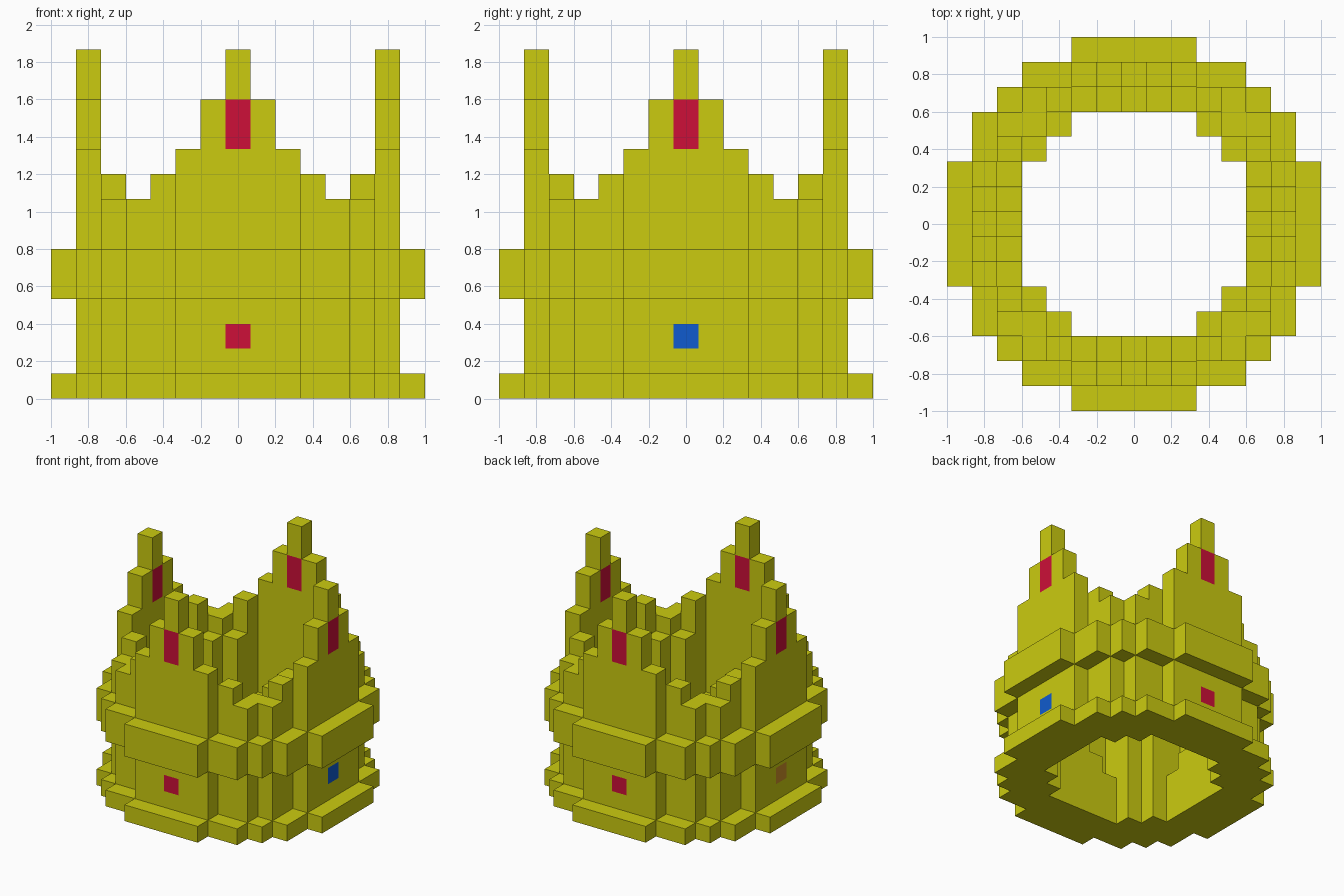
import bpy
import bmesh
from mathutils import Vector

if "Cube" in bpy.data.objects:
    bpy.data.objects.remove(bpy.data.objects["Cube"], do_unlink=True)

U = 2 / 15  # edge of one block


def material(name, rgb):
    m = bpy.data.materials.new(name)
    m.use_nodes = True
    m.diffuse_color = (*rgb, 1)
    bsdf = next(n for n in m.node_tree.nodes if n.type == "BSDF_PRINCIPLED")
    bsdf.inputs["Base Color"].default_value = (*rgb, 1)
    return m


gold = material("gold yellow", (0.6, 0.6, 0.005))
red = material("gem red", (0.61, 0.005, 0.04))
blue = material("gem blue", (0.005, 0.105, 0.62))
orange = material("gem orange", (0.6, 0.27, 0.02))


def ring(column, z0, z1):
    """Blocks of one column, repeated in all eight mirrored positions."""
    a, b = column
    return {(x * sx, y * sy, z) for x, y in ((a, b), (b, a))
            for sx in (1, -1) for sy in (1, -1) for z in range(z0, z1)}


# Wall column heights for one eighth of the crown
heights = {
    (0, 6): 14, (1, 6): 12, (2, 6): 10,   # stepped points
    (0, 5): 5, (1, 5): 4, (2, 5): 3,      # inner stepped lining
    (3, 5): 9, (4, 5): 8,                 # corner wall
    (4, 4): 8, (3, 4): 7,                 # inner corner pillars
}
wall = set()
for column, top in heights.items():
    wall |= ring(column, 0, top)

# Projecting bands around the wall
outline = [(0, 7), (1, 7), (2, 7), (3, 6), (4, 6), (5, 5)]
lower_band, upper_band = set(), set()
for column in outline:
    lower_band |= ring(column, 0, 1)
    upper_band |= ring(column, 4, 6)

# Coloured blocks: tall upper gems and one lower gem on each side
upper_gems = ring((0, 6), 10, 12)
lower_red = {(0, -6, 2), (0, 6, 2)}
lower_blue = {(6, 0, 2)}
lower_orange = {(-6, 0, 2)}
gems = upper_gems | lower_red | lower_blue | lower_orange

solid = wall | lower_band | upper_band
axes = [Vector(v) for v in ((1, 0, 0), (0, 1, 0), (0, 0, 1))]


def build(name, blocks, mat):
    """Make the outer skin of a set of blocks, without buried faces."""
    bm = bmesh.new()
    for block in sorted(blocks):
        centre = Vector(block) + Vector((0, 0, 0.5))
        for i, axis in enumerate(axes):
            for side in (1, -1):
                n = axis * side
                if tuple(int(c) for c in Vector(block) + n) in solid:
                    continue
                u, v = axes[(i + 1) % 3], axes[(i + 2) % 3] * side
                corners = ((-1, -1), (1, -1), (1, 1), (-1, 1))
                bm.faces.new([bm.verts.new((centre + (n + u * p + v * q) / 2) * U)
                              for p, q in corners])
    bmesh.ops.remove_doubles(bm, verts=bm.verts, dist=U / 100)
    mesh = bpy.data.meshes.new(name)
    bm.to_mesh(mesh)
    bm.free()
    mesh.materials.append(mat)
    bpy.context.collection.objects.link(bpy.data.objects.new(name, mesh))


build("crown_wall", wall - gems, gold)
build("lower_band", lower_band, gold)
build("upper_band", upper_band, gold)
build("upper_gems", upper_gems, red)
build("front_and_back_gems", lower_red, red)
build("blue_side_gem", lower_blue, blue)
build("orange_side_gem", lower_orange, orange)
